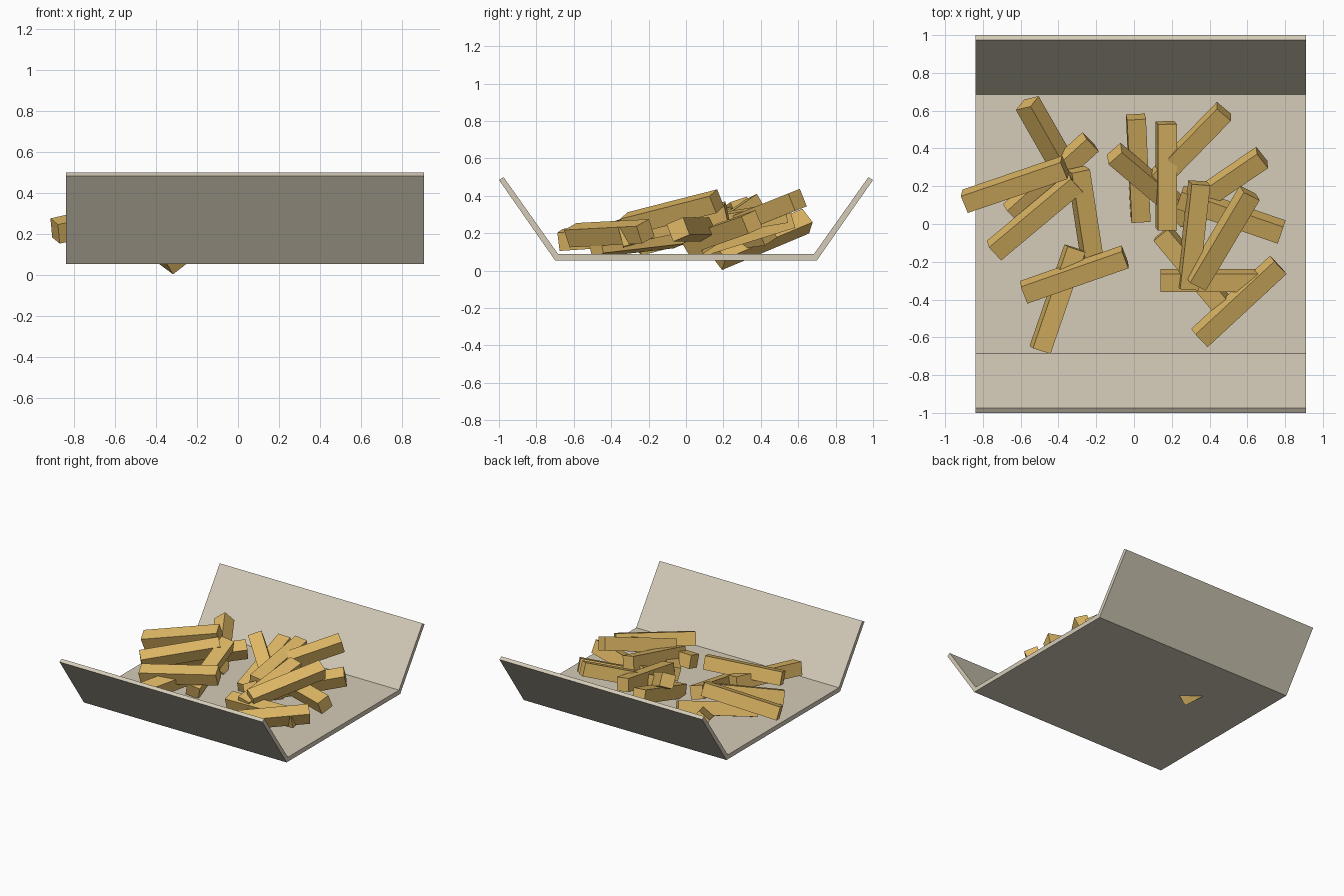
import bpy, math
from mathutils import Vector, Matrix


def material(name, rgb):
    m = bpy.data.materials.new(name)
    m.diffuse_color = (*rgb, 1)
    return m


stone = material("pale stone", (0.66, 0.60, 0.48))
wood = material("golden wood", (0.74, 0.48, 0.13))


def add_object(name, verts, faces, mat):
    me = bpy.data.meshes.new(name)
    me.from_pydata(verts, [], faces)
    me.materials.append(mat)
    ob = bpy.data.objects.new(name, me)
    bpy.context.collection.objects.link(ob)
    return ob


# Tray: flared trough profile (y, z), extruded along x
half = [(0.70, 0.055), (1.0, 0.485), (0.975, 0.50), (0.685, 0.09)]
profile = half + [(-y, z) for y, z in reversed(half)]
n = len(profile)
verts = [(x, y, z) for x in (-0.84, 0.91) for y, z in profile]
faces = [(i, (i + 1) % n, (i + 1) % n + n, i + n) for i in range(n)]
for a, b, c, d in ((0, 1, 2, 3), (4, 5, 6, 7), (0, 3, 4, 7)):
    faces += [(d, c, b, a), (a + n, b + n, c + n, d + n)]
add_object("tray", verts, faces, stone)

# Logs: square bars between two end points, rolled about their axis
W, L = 0.10, 0.57


def log(name, a, b, roll):
    a, b = Vector(a), Vector(b)
    d = (b - a).normalized()
    side = Vector((0, 0, 1)).cross(d).normalized()
    up = d.cross(side)
    rot = Matrix.Rotation(math.radians(roll), 3, d)
    side, up, mid = rot @ side * W / 2, rot @ up * W / 2, (a + b) / 2
    ring = [(-1, -1), (1, -1), (1, 1), (-1, 1)]
    vs = [mid + d * e * L / 2 + side * s + up * u for e in (-1, 1) for s, u in ring]
    fs = [(3, 2, 1, 0), (4, 5, 6, 7)] + [(i, (i + 1) % 4, (i + 1) % 4 + 4, i + 4) for i in range(4)]
    add_object(name, vs, fs, wood)


logs = [
    # left heap
    ((-0.565, 0.64, 0.265), (-0.30, 0.175, 0.07), 40),
    ((-0.645, 0.06, 0.15), (-0.235, 0.43, 0.20), 25),
    ((-0.895, 0.12, 0.215), (-0.365, 0.30, 0.335), 18),
    ((-0.74, -0.14, 0.20), (-0.31, 0.22, 0.28), 20),
    ((-0.21, -0.26, 0.14), (-0.295, 0.29, 0.28), 14),
    ((-0.495, -0.66, 0.165), (-0.315, -0.135, 0.20), 12),
    ((-0.58, -0.36, 0.22), (-0.05, -0.175, 0.275), 18),
    # right heap
    ((0.035, 0.02, 0.11), (0.01, 0.57, 0.28), 3),
    ((0.17, -0.02, 0.22), (0.17, 0.53, 0.31), 8),
    ((-0.10, 0.37, 0.35), (0.29, 0.04, 0.12), 20),
    ((0.09, 0.20, 0.22), (0.48, 0.60, 0.38), 15),
    ((0.22, 0.04, 0.15), (0.675, 0.35, 0.26), 20),
    ((0.25, 0.14, 0.22), (0.775, -0.04, 0.22), 22),
    ((0.285, -0.33, 0.20), (0.345, 0.21, 0.31), 12),
    ((0.15, -0.05, 0.18), (0.51, -0.48, 0.13), 15),
    ((0.14, -0.30, 0.18), (0.71, -0.30, 0.19), 15),
    ((0.33, -0.31, 0.25), (0.61, 0.16, 0.37), 22),
    ((0.35, -0.60, 0.19), (0.76, -0.22, 0.21), 22),
]
for i, (a, b, r) in enumerate(logs):
    log("log_%02d" % (i + 1), a, b, r)
